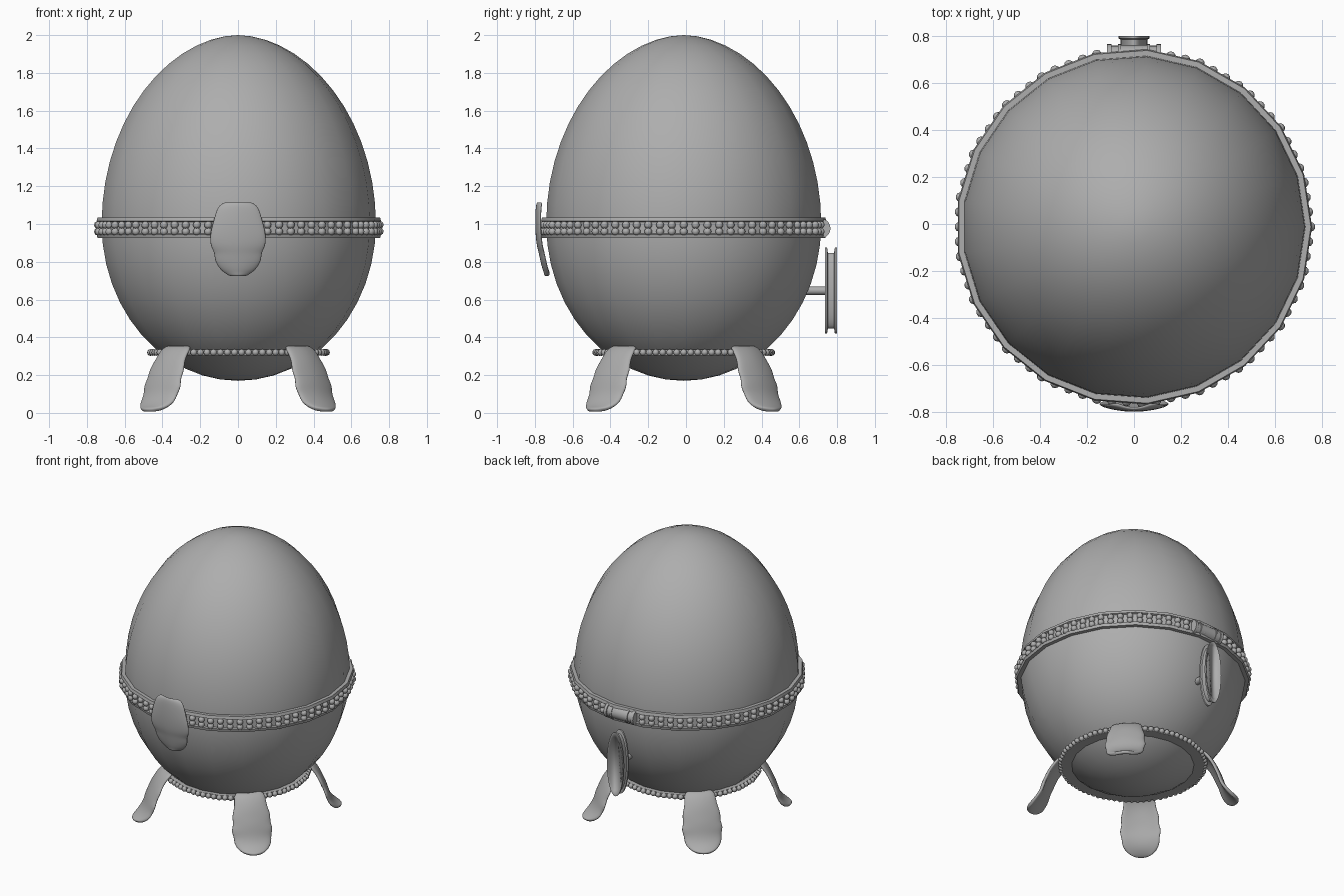
import bpy
import bmesh
from math import sin, cos, pi, radians
from mathutils import Matrix

if "Cube" in bpy.data.objects:
    bpy.data.objects.remove(bpy.data.objects["Cube"], do_unlink=True)

SIDES = 21      # facets around the body
CY = -0.012     # body axis in y

grey = bpy.data.materials.new("plain_grey")
grey.use_nodes = True
grey.diffuse_color = (0.42, 0.42, 0.42, 1)
grey.node_tree.nodes["Principled BSDF"].inputs["Base Color"].default_value = (0.42, 0.42, 0.42, 1)


def finish(name, bm, angle=35):
    """Turn a bmesh into a named, shaded object."""
    bmesh.ops.remove_doubles(bm, verts=bm.verts, dist=1e-5)
    bmesh.ops.recalc_face_normals(bm, faces=bm.faces)
    mesh = bpy.data.meshes.new(name)
    bm.to_mesh(mesh)
    bm.free()
    mesh.materials.append(grey)
    mesh.shade_smooth()
    mesh.set_sharp_from_angle(angle=radians(angle))
    obj = bpy.data.objects.new(name, mesh)
    bpy.context.collection.objects.link(obj)
    return obj


def revolve(name, profile, sides=SIDES, closed=False, angle=35):
    """Spin a (radius, height) profile around z."""
    bm = bmesh.new()
    rings = [[bm.verts.new((r * cos(2 * pi * i / sides), r * sin(2 * pi * i / sides), z))
              for i in range(sides)] for r, z in profile]
    pairs = list(zip(rings, rings[1:]))
    if closed:
        pairs.append((rings[-1], rings[0]))
    for a, b in pairs:
        for i in range(sides):
            j = (i + 1) % sides
            bm.faces.new((a[i], a[j], b[j], b[i]))
    bmesh.ops.dissolve_degenerate(bm, dist=1e-5, edges=bm.edges)
    return finish(name, bm, angle)


def bead_ring(name, count, radius, size, heights):
    """Beads that follow the faceted outline of the body."""
    bm = bmesh.new()
    step = 2 * pi / SIDES
    for i in range(count):
        a = 2 * pi * i / count
        r = radius * cos(step / 2) / cos(a % step - step / 2)
        for z in heights:
            bmesh.ops.create_icosphere(bm, subdivisions=2, radius=size,
                                       matrix=Matrix.Translation((r * cos(a), r * sin(a), z)))
    obj = finish(name, bm, 80)
    obj.location.y = CY


def leaf(name, stations, bow, thickness, turn):
    """Curved scalloped plate from (outward, height, half width) stations."""
    bm = bmesh.new()
    across = (-1, -0.6, 0, 0.6, 1)
    rows = [[bm.verts.new((out - bow * u * u, hw * u, z)) for u in across]
            for out, z, hw in stations]
    for a, b in zip(rows, rows[1:]):
        for i in range(len(across) - 1):
            bm.faces.new((a[i], a[i + 1], b[i + 1], b[i]))
    obj = finish(name, bm, 180)
    obj.location.y = CY
    obj.rotation_euler.z = radians(turn)
    shell = obj.modifiers.new("thickness", "SOLIDIFY")
    shell.thickness = thickness
    shell.offset = 0
    smooth = obj.modifiers.new("smooth", "SUBSURF")
    smooth.levels = smooth.render_levels = 2


# Egg body: taller upper half, rounder lower half
shape = []
for k in range(-12, 15):
    t = k / 12 * pi / 2 if k < 0 else k / 14 * pi / 2
    c = max(cos(t), 0)
    if k < 0:
        shape.append((0.73 * c if k > -12 else 0, 1 + 0.83 * sin(t)))
    else:
        shape.append((0.73 * c ** 1.07 if k < 14 else 0, 1 + sin(t)))
egg = revolve("egg_body", shape, angle=180)
egg.location.y = CY

# Beaded belt around the middle
belt = revolve("belt", [(0.71, 0.925), (0.752, 0.925), (0.757, 0.945), (0.745, 0.95),
                        (0.745, 1.01), (0.757, 1.015), (0.752, 1.035), (0.71, 1.035)],
               closed=True)
belt.location.y = CY
bead_ring("belt_beads", 74, 0.75, 0.021, (0.995, 0.96))

# Beaded base ring
base = revolve("base_ring", [(0.39, 0.305), (0.465, 0.305), (0.465, 0.335), (0.39, 0.335)],
               closed=True)
base.location.y = CY
bead_ring("base_beads", 78, 0.469, 0.018, (0.32,))

# Four leaf-shaped legs
LEG = [(0.455, 0.35, 0.08), (0.49, 0.335, 0.105), (0.53, 0.28, 0.105), (0.555, 0.225, 0.13),
       (0.575, 0.18, 0.12), (0.588, 0.14, 0.14), (0.6, 0.1, 0.122), (0.625, 0.055, 0.125),
       (0.665, 0.022, 0.09), (0.69, 0.014, 0.055)]
for side, turn in (("back_left", 45), ("back_right", 135),
                   ("front_right", 225), ("front_left", 315)):
    leaf(side + "_leg", LEG, 0.025, 0.024, turn)

# Front clasp plate
leaf("front_clasp", [(0.772, 1.115, 0.07), (0.78, 1.095, 0.11), (0.783, 1.02, 0.13),
                     (0.781, 0.95, 0.15), (0.774, 0.885, 0.15), (0.764, 0.85, 0.125),
                     (0.756, 0.81, 0.127), (0.745, 0.765, 0.1), (0.737, 0.745, 0.075),
                     (0.733, 0.725, 0.045)], 0.025, 0.014, 270)

# Back hinge barrel with collars
half = [(0, 0.115), (0.052, 0.115), (0.052, 0.095), (0.045, 0.095),
        (0.045, 0.068), (0.052, 0.068), (0.052, 0.055), (0.047, 0.055)]
hinge = revolve("hinge", half + [(r, -h) for r, h in reversed(half)], 20)
hinge.rotation_euler.y = pi / 2
hinge.location = (0, 0.713, 0.977)

# Winding key: shaft and oval grooved grip
shaft = revolve("key_shaft", [(0, 0), (0.022, 0), (0.022, 0.14), (0, 0.14)], 16)
grip = revolve("key_grip", [(0, 0.006), (0.84, 0.006), (0.86, 0), (1, 0), (1, 0.012),
                            (0.88, 0.016), (0.88, 0.049), (1, 0.053), (1, 0.065),
                            (0.86, 0.065), (0.84, 0.059), (0, 0.059)], 32)
grip.scale = (0.065, 0.228, 1)
for part, y in ((shaft, 0.61), (grip, 0.735)):
    part.rotation_euler.x = -pi / 2
    part.location = (0, y, 0.647)
